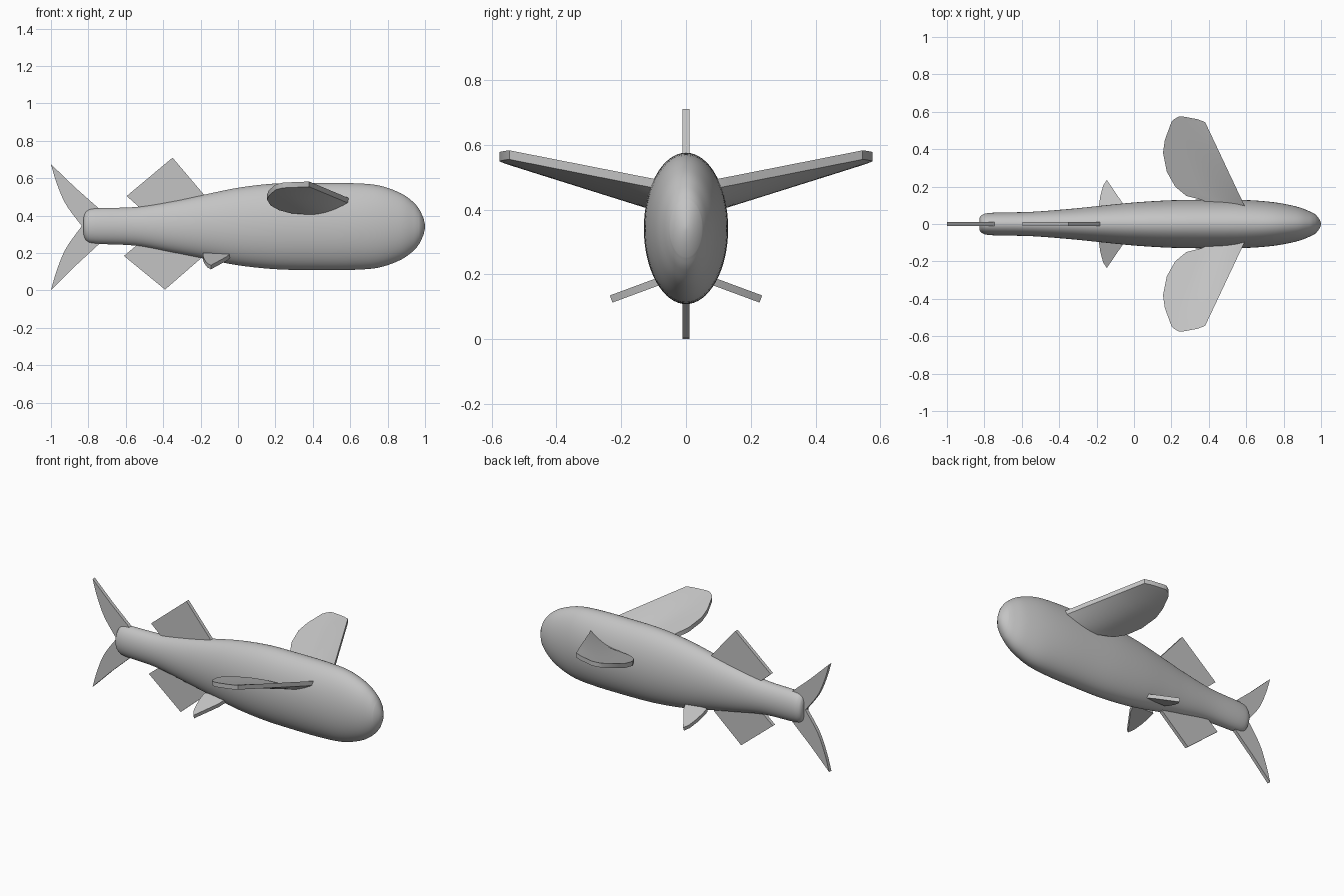
import bpy, bmesh, math
from mathutils import Vector

if "Cube" in bpy.data.objects:
    bpy.data.objects.remove(bpy.data.objects["Cube"], do_unlink=True)

grey = bpy.data.materials.new("plain grey")
grey.use_nodes = True
colour = (0.55, 0.55, 0.55, 1)
grey.diffuse_color = colour
grey.node_tree.nodes["Principled BSDF"].inputs["Base Color"].default_value = colour


def finish(name, bm, angle):
    bmesh.ops.recalc_face_normals(bm, faces=bm.faces)
    mesh = bpy.data.meshes.new(name)
    bm.to_mesh(mesh)
    bm.free()
    mesh.materials.append(grey)
    obj = bpy.data.objects.new(name, mesh)
    bpy.context.collection.objects.link(obj)
    bpy.ops.object.select_all(action='DESELECT')
    obj.select_set(True)
    bpy.context.view_layer.objects.active = obj
    bpy.ops.object.shade_smooth_by_angle(angle=math.radians(angle))
    return obj


def loft(name, rings, angle):
    """Skin a row of closed rings and cap both ends."""
    bm = bmesh.new()
    rows = [[bm.verts.new(p) for p in ring] for ring in rings]
    n = len(rows[0])
    for a, b in zip(rows, rows[1:]):
        for i in range(n):
            j = (i + 1) % n
            bm.faces.new((a[i], a[j], b[j], b[i]))
    bm.faces.new(rows[0])
    bm.faces.new(rows[-1])
    return finish(name, bm, angle)


def spline(points, steps):
    """Catmull-Rom interpolation through the points."""
    pts = [Vector(p) for p in points]
    out = []
    for i in range(len(pts) - 1):
        a, b = pts[max(i - 1, 0)], pts[i]
        c, d = pts[i + 1], pts[min(i + 2, len(pts) - 1)]
        for s in range(steps):
            t = s / steps
            out.append(0.5 * (2 * b + (c - a) * t + (2 * a - 5 * b + 4 * c - d) * t**2
                              + (3 * b - a - 3 * c + d) * t**3))
    return out + [pts[-1]]


# Body: x, half height, half width, centre height
body_profile = [
    (-.825, .05, .035, .345), (-.81, .08, .05, .345), (-.76, .095, .06, .345),
    (-.55, .103, .065, .343), (-.35, .137, .08, .34), (-.2, .167, .095, .341),
    (0, .207, .115, .342), (.2, .229, .127, .343), (.4, .233, .13, .342),
    (.6, .232, .128, .342), (.75, .22, .116, .342), (.87, .178, .093, .342),
    (.94, .128, .067, .342), (.972, .088, .05, .342)]
sections = spline(body_profile, 5) + [Vector((.992, .045, .025, .342)),
                                      Vector((1, .008, .005, .342))]
SIDES = 64
loft("body", [[(x, w * math.cos(k * math.tau / SIDES), z + h * math.sin(k * math.tau / SIDES))
               for k in range(SIDES)] for x, h, w, z in sections], 35)


# Upright fins: flat plates in the centre plane
def upright_fin(name, outline):
    loft(name, [[(x, y, z) for x, z in outline] for y in (-.011, .011)], 25)


upright_fin("dorsal_fin", [(-.18, .51), (-.35, .71), (-.595, .505), (-.5, .42), (-.2, .42)])
upright_fin("anal_fin", [(-.2, .17), (-.39, 0.005), (-.61, .185), (-.52, .26), (-.22, .26)])

trailing = spline([(-1, .675), (-.97, .575), (-.92, .46), (-.835, .345)], 5)
trailing = [tuple(p) for p in trailing]
upper_lobe = [(-.76, .345), (-.74, .435), (-.87, .55)] + trailing
upright_fin("upper_tail_lobe", upper_lobe)
upright_fin("lower_tail_lobe", [(x, .345 - (z - .345) * 1.045) for x, z in upper_lobe])

# Pectoral fins: spanwise stations as distance out, trailing x, leading x
stations = [(.07, .46, .60), (.10, .42, .59), (.13, .36, .576), (.15, .28, .566),
            (.2, .22, .543), (.28, .175, .505), (.38, .155, .458), (.45, .165, .425),
            (.545, .2, .38), (.56, .215, .34), (.575, .24, .26)]


def pectoral_ring(y, back, front, side, chord=12):
    lead_x = .59 - .472 * (y - .1)
    low = .41 + .314 * (y - .14)
    rise = max(0, .495 + .197 * (y - .1) - .028 - low)
    top, bottom = [], []
    for i in range(chord + 1):
        x = back + (front - back) * i / chord
        z = low + rise * max(0, 1 - (lead_x - x) / .2) ** 2
        bottom.append((x, side * y, z))
        top.append((x, side * y, z + .028))
    return bottom + top[::-1]


# Pelvic fins: small sloping plates, outline as x and distance out
pelvic = [(-.04, .06), (-.06, .11), (-.145, .235), (-.165, .205), (-.18, .15),
          (-.187, .10), (-.187, .06)]

for side, label in ((1, "left"), (-1, "right")):
    loft(label + "_pectoral_fin", [pectoral_ring(*s, side) for s in stations], 30)
    loft(label + "_pelvic_fin",
         [[(x, side * (y - .37 * drop), .185 - .37 * (y - .1) - drop) for x, y in pelvic]
          for drop in (0, .022)], 25)
